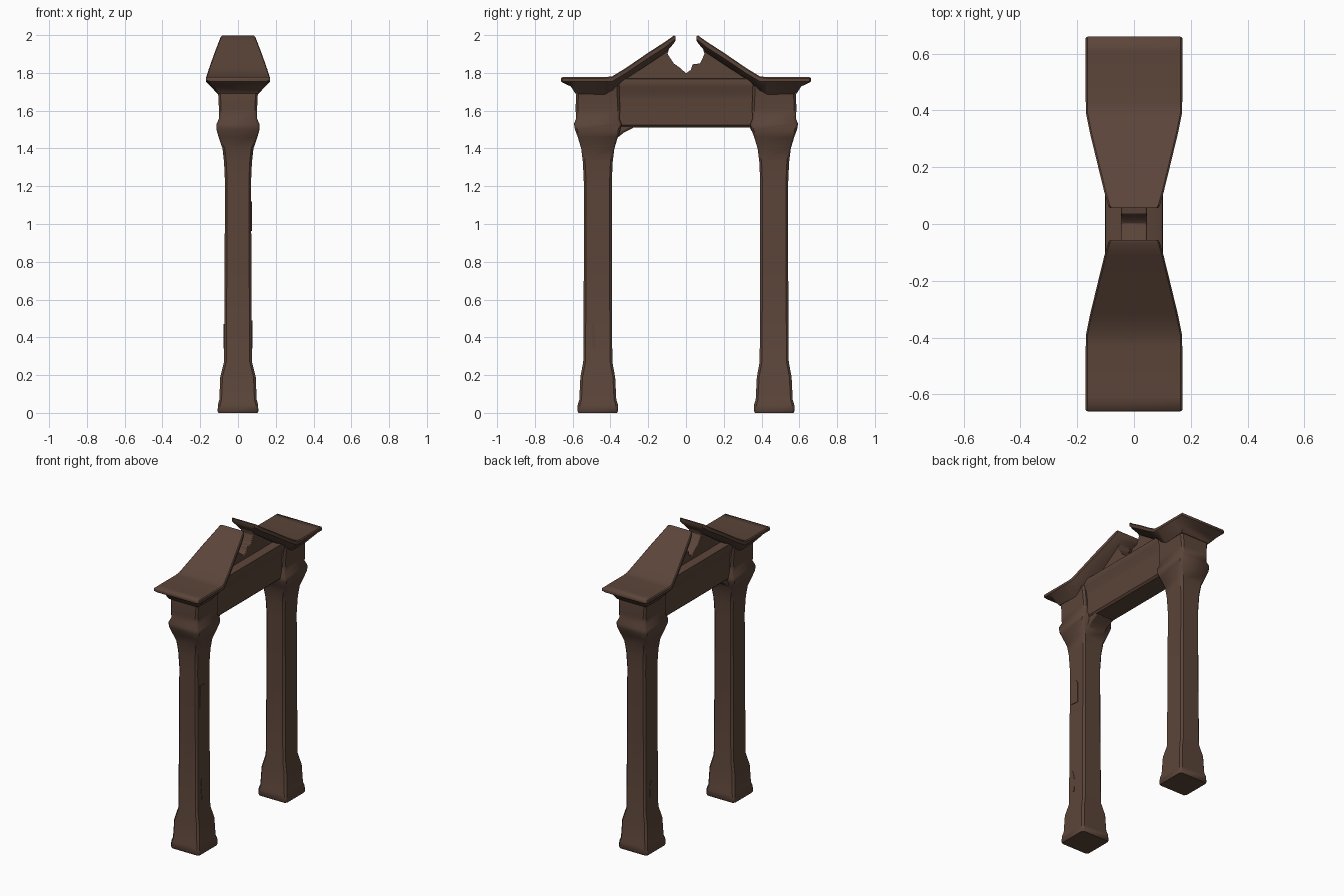
import bpy
import bmesh
import math

if "Cube" in bpy.data.objects:
    bpy.data.objects.remove(bpy.data.objects["Cube"])

wood = bpy.data.materials.new("dark brown wood")
wood.use_nodes = True
BROWN = (0.105, 0.059, 0.041, 1)
wood.diffuse_color = BROWN
wood.node_tree.nodes["Principled BSDF"].inputs["Base Color"].default_value = BROWN


def loft(name, rings, angle=42, bevel=0.0):
    """Skin a list of closed rings and cap both ends."""
    bm = bmesh.new()
    loops = [[bm.verts.new(p) for p in ring] for ring in rings]
    n = len(loops[0])
    for a, b in zip(loops, loops[1:]):
        for i in range(n):
            j = (i + 1) % n
            bm.faces.new((a[i], a[j], b[j], b[i]))
    bm.faces.new(loops[0])
    bm.faces.new(loops[-1])
    bmesh.ops.recalc_face_normals(bm, faces=bm.faces)
    mesh = bpy.data.meshes.new(name)
    bm.to_mesh(mesh)
    bm.free()
    obj = bpy.data.objects.new(name, mesh)
    bpy.context.collection.objects.link(obj)
    mesh.materials.append(wood)
    if bevel:
        mod = obj.modifiers.new("soft edges", "BEVEL")
        mod.width = bevel
        mod.segments = 2
        mod.limit_method = "ANGLE"
        mod.angle_limit = math.radians(40)
    bpy.ops.object.select_all(action="DESELECT")
    obj.select_set(True)
    bpy.context.view_layer.objects.active = obj
    bpy.ops.object.shade_smooth_by_angle(angle=math.radians(angle))
    return obj


def rounded_ring(cy, hx, hy, z, c=0.012):
    """Horizontal rectangle with cut corners."""
    quarter = [(hx, hy - c), (hx - c, hy)]
    pts = quarter + [(-x, y) for x, y in reversed(quarter)]
    pts += [(-x, -y) for x, y in pts]
    return [(x, cy + y, z) for x, y in pts]


def prism(name, outline, x0, x1, bevel=0.0):
    """Extrude a y-z outline along x."""
    return loft(name, [[(x, y, z) for y, z in outline] for x in (x0, x1)], bevel=bevel)


# Pillar sections: height, half width in x, half width in y
PILLAR = [(0, .104, .102), (.01, .108, .107), (.045, .106, .106), (.07, .099, .098),
          (.19, .094, .092), (.27, .074, .077), (.75, .071, .074), (1.22, .069, .074),
          (1.33, .074, .079), (1.40, .082, .088), (1.46, .103, .106), (1.50, .114, .121),
          (1.53, .113, .126), (1.56, .100, .114), (1.61, .101, .118), (1.69, .105, .114),
          (1.73, .112, .114)]

# Roof sections: distance from middle, half width, top, edge bottom, soffit half width, soffit
ROOF = [(.661, .163, 1.772, 1.76, .15, 1.755), (.655, .17, 1.777, 1.755, .14, 1.75),
        (.61, .17, 1.777, 1.755, .12, 1.728), (.585, .17, 1.777, 1.755, .108, 1.69),
        (.43, .17, 1.777, 1.755, .104, 1.685), (.39, .169, 1.782, 1.755, .10, 1.70),
        (.32, .155, 1.825, 1.797, .09, 1.765), (.20, .126, 1.907, 1.878, .065, 1.845),
        (.11, .104, 1.965, 1.935, .05, 1.905), (.065, .091, 1.997, 1.972, .06, 1.955),
        (.056, .085, 1.996, 1.978, .06, 1.970)]

for side, label in ((-1, "front"), (1, "back")):
    loft(label + "_pillar",
         [rounded_ring(side * .467, hx, hy, z) for z, hx, hy in PILLAR])
    rings = []
    for y, w, top, edge, soffit_w, soffit in ROOF:
        half = [(w - .006, top), (w, top - .006), (w, edge), (soffit_w, soffit)]
        ring = half + [(-x, z) for x, z in reversed(half)]
        rings.append([(x, side * y, z) for x, z in ring])
    loft(label + "_broken_pediment_roof", rings)

# Lintel beam: plain face below, moulding swelling out to a ledge on top
BEAM = [(.066, 1.512), (.078, 1.524), (.080, 1.66), (.084, 1.69), (.099, 1.725),
        (.103, 1.745), (.100, 1.768), (.092, 1.774)]
beam_ring = BEAM + [(-x, z) for x, z in reversed(BEAM)]
loft("lintel_beam", [[(x, y, z) for x, z in beam_ring] for y in (-.46, .46)])

# Corner braces, larger at the front pillar
prism("front_brace", [(-.42, 1.36), (-.388, 1.40), (-.365, 1.455), (-.33, 1.483),
                      (-.27, 1.514), (-.27, 1.55), (-.42, 1.55)], -.07, .07, .012)
prism("back_brace", [(.42, 1.37), (.378, 1.41), (.355, 1.48), (.335, 1.514),
                     (.335, 1.55), (.42, 1.55)], -.07, .07, .012)

# Pediment infill with a jagged break in the middle
prism("pediment_infill", [(-.39, 1.75), (-.36, 1.78), (-.11, 1.94), (-.085, 1.945),
                          (-.098, 1.90), (-.065, 1.85), (-.03, 1.825), (0, 1.798),
                          (.025, 1.815), (.035, 1.845), (.075, 1.85), (.098, 1.90),
                          (.085, 1.945), (.11, 1.94), (.36, 1.78), (.39, 1.75)],
      -.045, .045, .004)

# Shallow wooden patches and splinters on the pillars
prism("front_pillar_patch", [(-.511, .967), (-.452, .962), (-.452, 1.10),
                             (-.465, 1.118), (-.508, 1.12)], .066, .074)
prism("front_pillar_splinter", [(-.492, .34), (-.48, .345), (-.478, .42),
                                (-.495, .49), (-.502, .43)], .068, .076)
prism("back_pillar_splinter", [(.475, .34), (.495, .36), (.49, .45), (.478, .47)],
      -.076, -.068)
